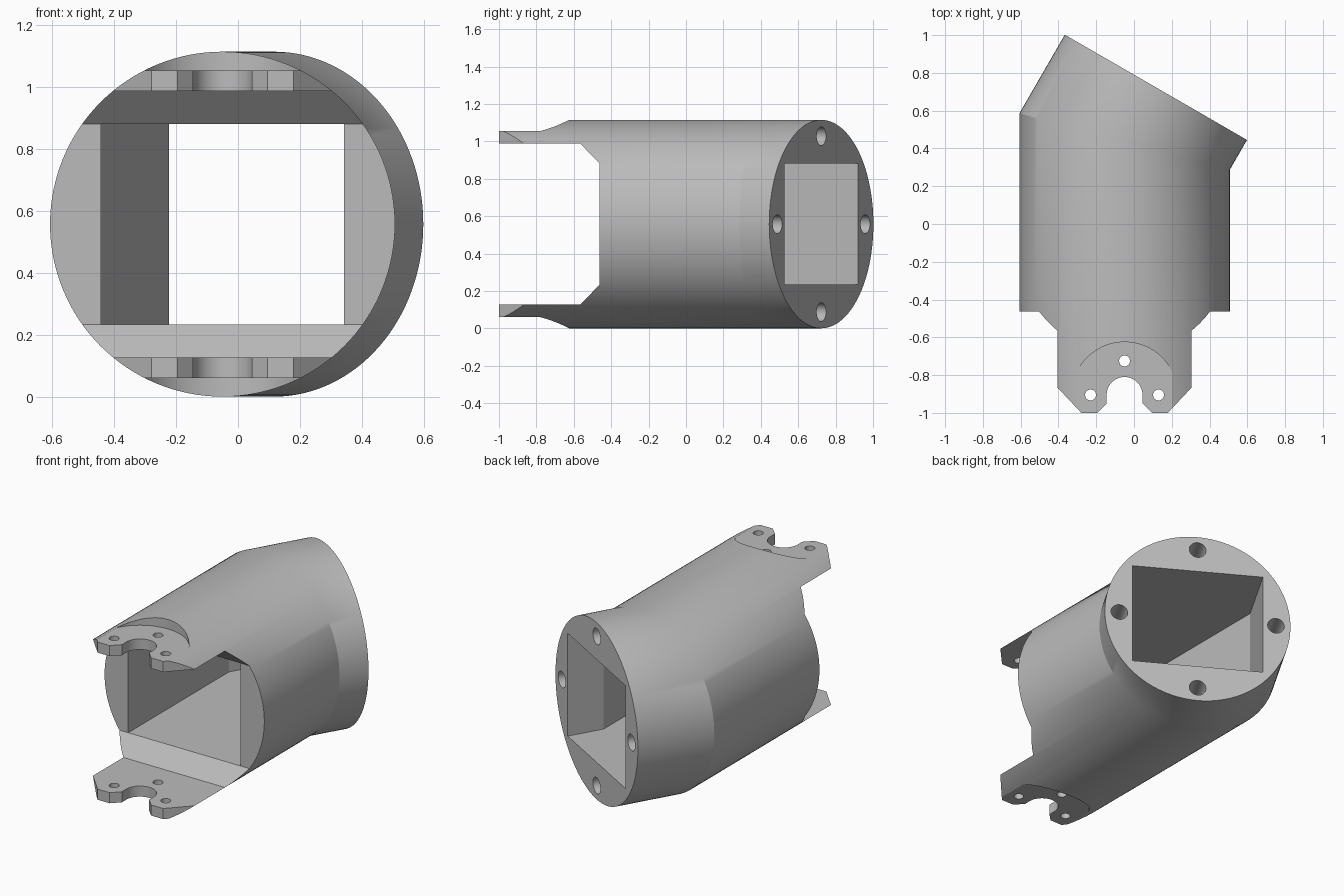
import bpy, bmesh
from math import sin, cos, tan, pi, radians
from mathutils import Vector, Matrix

if "Cube" in bpy.data.objects:
    bpy.data.objects.remove(bpy.data.objects["Cube"], do_unlink=True)

R = 0.557                      # tube radius
CX, CZ = -0.05, 0.5575         # tube axis
FRONT, BEND_Y = -1.0, 0.436    # front end and elbow position
BEND = radians(30)
BEND_LEN = 0.332
HUB_Y = -0.905                 # centre of the bearing notch
ELBOW = Vector((CX, BEND_Y, CZ))
ALONG = Vector((sin(BEND), cos(BEND), 0))
ACROSS = Vector((cos(BEND), -sin(BEND), 0))
UP = Vector((0, 0, 1))
END = ELBOW + ALONG * BEND_LEN

grey = bpy.data.materials.new("plain grey")
grey.use_nodes = True
colour = (0.5, 0.5, 0.5, 1)
grey.diffuse_color = colour
grey.node_tree.nodes["Principled BSDF"].inputs["Base Color"].default_value = colour


def loft(name, rings):
    """Closed solid through a list of matching rings of points."""
    bm = bmesh.new()
    loops = [[bm.verts.new(p) for p in ring] for ring in rings]
    n = len(loops[0])
    for a, b in zip(loops, loops[1:]):
        for i in range(n):
            j = (i + 1) % n
            bm.faces.new((a[i], a[j], b[j], b[i]))
    bm.faces.new(loops[0])
    bm.faces.new(loops[-1])
    bmesh.ops.recalc_face_normals(bm, faces=bm.faces)
    mesh = bpy.data.meshes.new(name)
    bm.to_mesh(mesh)
    bm.free()
    mesh.materials.append(grey)
    obj = bpy.data.objects.new(name, mesh)
    bpy.context.collection.objects.link(obj)
    return obj


def circle(radius, n):
    return [(radius * cos(2 * pi * i / n), radius * sin(2 * pi * i / n)) for i in range(n)]


def elbow(name, section, extra=0.0):
    """Sweep a section along the mitred axis, overshooting both ends by extra."""
    return loft(name, [
        [(CX + u, FRONT - extra, CZ + w) for u, w in section],
        [(CX + u, BEND_Y - u * tan(BEND / 2), CZ + w) for u, w in section],
        [END + ALONG * extra + ACROSS * u + UP * w for u, w in section]])


def upright(name, outline, z0, z1):
    """Vertical prism; outline is relative to the hub centre."""
    return loft(name, [[(CX + x, HUB_Y + y, z) for x, y in outline] for z in (z0, z1)])


body = elbow("elbow_bracket", circle(R, 128))
cutters = []

# Rectangular tunnel following the bend
W, H = 0.392, 0.324
cutters.append(elbow("tunnel_cutter", [(-W, -H), (W, -H), (W, H), (-W, H)], 0.1))

# Slot with chamfered corners that leaves the two ears
lug = 0.43
side = [(-1.2, -lug), (-0.565, -lug), (-0.462, -H), (-0.462, H), (-0.565, lug), (-1.2, lug)]
cutters.append(loft("slot_cutter", [[(x, y, CZ + z) for y, z in side] for x in (-1, 1)]))

# Round pockets on the outside of the ears
flat = 0.497
for name, z0, z1 in (("top", CZ + flat, 1.3), ("bottom", -0.2, CZ - flat)):
    cutters.append(upright(name + "_pocket_cutter", circle(0.28, 96), z0, z1))

# Bearing notch: half circle, straight throat, flared mouth
r = 0.095
arc = [(r * cos(pi * i / 32), r * sin(pi * i / 32)) for i in range(33)]
mouth = [(-r, -0.045), (-0.245, -0.195), (0.245, -0.195), (r, -0.045)]
cutters.append(upright("notch_cutter", arc + mouth, -0.2, 1.3))

# Chamfered ear corners and screw holes
for s in (-1, 1):
    corner = [(s * 0.13, -0.2), (s * 0.45, 0.14), (s * 0.6, -0.2)]
    cutters.append(upright("corner_cutter", corner, -0.2, 1.3))
for x, y in ((-0.18, 0), (0.18, 0), (0, 0.18)):
    hole = [(x + u, y + v) for u, v in circle(0.029, 32)]
    cutters.append(upright("screw_hole_cutter", hole, -0.2, 1.3))

# Blind holes in the angled end flange
for k in range(4):
    u, w = 0.47 * cos(k * pi / 2), 0.47 * sin(k * pi / 2)
    cutters.append(loft("flange_hole_cutter", [
        [END + ALONG * d + ACROSS * (u + a) + UP * (w + b) for a, b in circle(0.05, 32)]
        for d in (-0.25, 0.1)]))

# Cut everything, then drop the cutters
bpy.context.view_layer.objects.active = body
for cutter in cutters:
    cutter.hide_render = True
    mod = body.modifiers.new("cut", "BOOLEAN")
    mod.operation = "DIFFERENCE"
    mod.solver = "EXACT"
    mod.object = cutter
    bpy.ops.object.modifier_apply(modifier=mod.name)
    bpy.data.objects.remove(cutter, do_unlink=True)

bpy.ops.object.select_all(action="DESELECT")
body.select_set(True)
bpy.ops.object.shade_smooth_by_angle(angle=radians(25))
